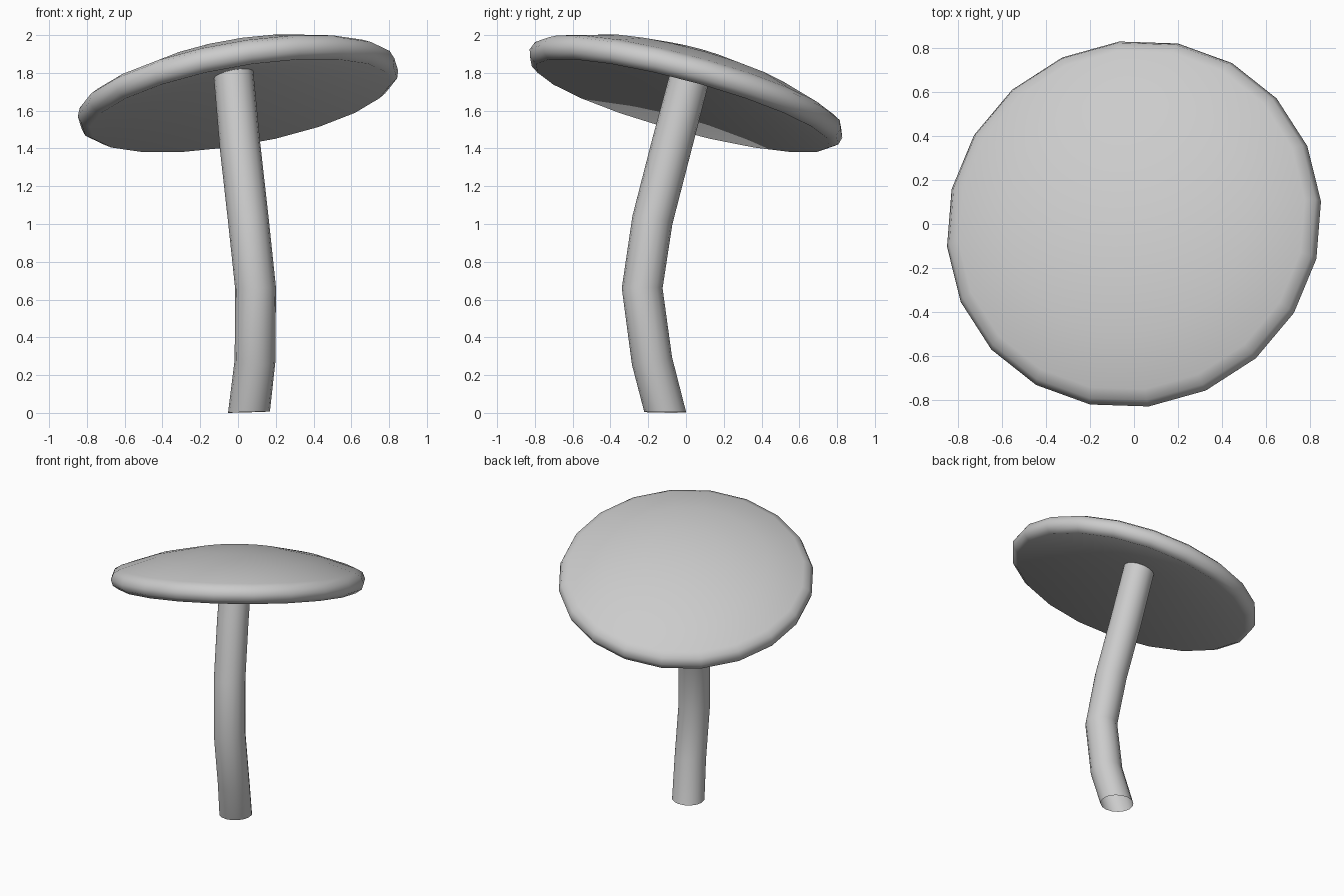
import bpy, bmesh, math
from mathutils import Vector

if "Cube" in bpy.data.objects:
    bpy.data.objects.remove(bpy.data.objects["Cube"])


def ring(center, normal, radius, sides, phase=0.0):
    """Points of a regular polygon around a centre, square to the normal."""
    n = Vector(normal).normalized()
    u = Vector((1, 0, 0))
    u = (u - n * u.dot(n)).normalized()
    v = n.cross(u)
    return [center + radius * (u * math.cos(a) + v * math.sin(a))
            for a in (phase + math.tau * i / sides for i in range(sides))]


def skin(name, rings, angle, start=None, end=None):
    """Bridge rings in order, closing with a fan where a tip is given."""
    bm = bmesh.new()
    loops = [[bm.verts.new(p) for p in r] for r in rings]
    count = len(loops[0])
    for a, b in zip(loops, loops[1:]):
        for i in range(count):
            j = (i + 1) % count
            bm.faces.new((a[i], a[j], b[j], b[i]))
    for tip, loop, flip in ((start, loops[0], True), (end, loops[-1], False)):
        if tip is not None:
            t = bm.verts.new(tip)
            for i in range(count):
                pair = (loop[i], loop[(i + 1) % count])
                bm.faces.new((*(pair[::-1] if flip else pair), t))
    mesh = bpy.data.meshes.new(name)
    bm.to_mesh(mesh)
    bm.free()
    obj = bpy.data.objects.new(name, mesh)
    bpy.context.collection.objects.link(obj)
    bpy.ops.object.select_all(action='DESELECT')
    obj.select_set(True)
    bpy.context.view_layer.objects.active = obj
    bpy.ops.object.shade_smooth_by_angle(angle=math.radians(angle))
    return obj


# Tilted cap: shallow dome, rounded rim, hollow conical underside
axis = Vector((-0.175, 0.27, 1)).normalized()
middle = Vector((0, 0, 1.69))
profile = [(0.81, -0.067), (0.85, -0.04), (0.863, 0.0), (0.845, 0.045),
           (0.80, 0.07), (0.56, 0.15), (0.29, 0.203)]
skin("mushroom_cap",
     [ring(middle + axis * h, axis, r, 20, math.radians(4.5)) for r, h in profile],
     50, start=middle + axis * 0.13, end=middle + axis * 0.22)

# Bent stem, open at the foot and running up into the cap
path = [Vector(p) for p in ((0.058, -0.11, 0.004), (0.09, -0.18, 0.275),
                            (0.093, -0.232, 0.66), (0.055, -0.178, 1.02),
                            (0.01, -0.075, 1.42), (-0.027, 0.033, 1.83))]
rings = [ring(path[0], (-0.03, 0.01, 1), 0.111, 16)]
for before, here, after in zip(path, path[1:], path[2:]):
    rings.append(ring(here, after - before, 0.108, 16))
rings.append(ring(path[-1], axis, 0.106, 16))
skin("stem", rings, 50)
